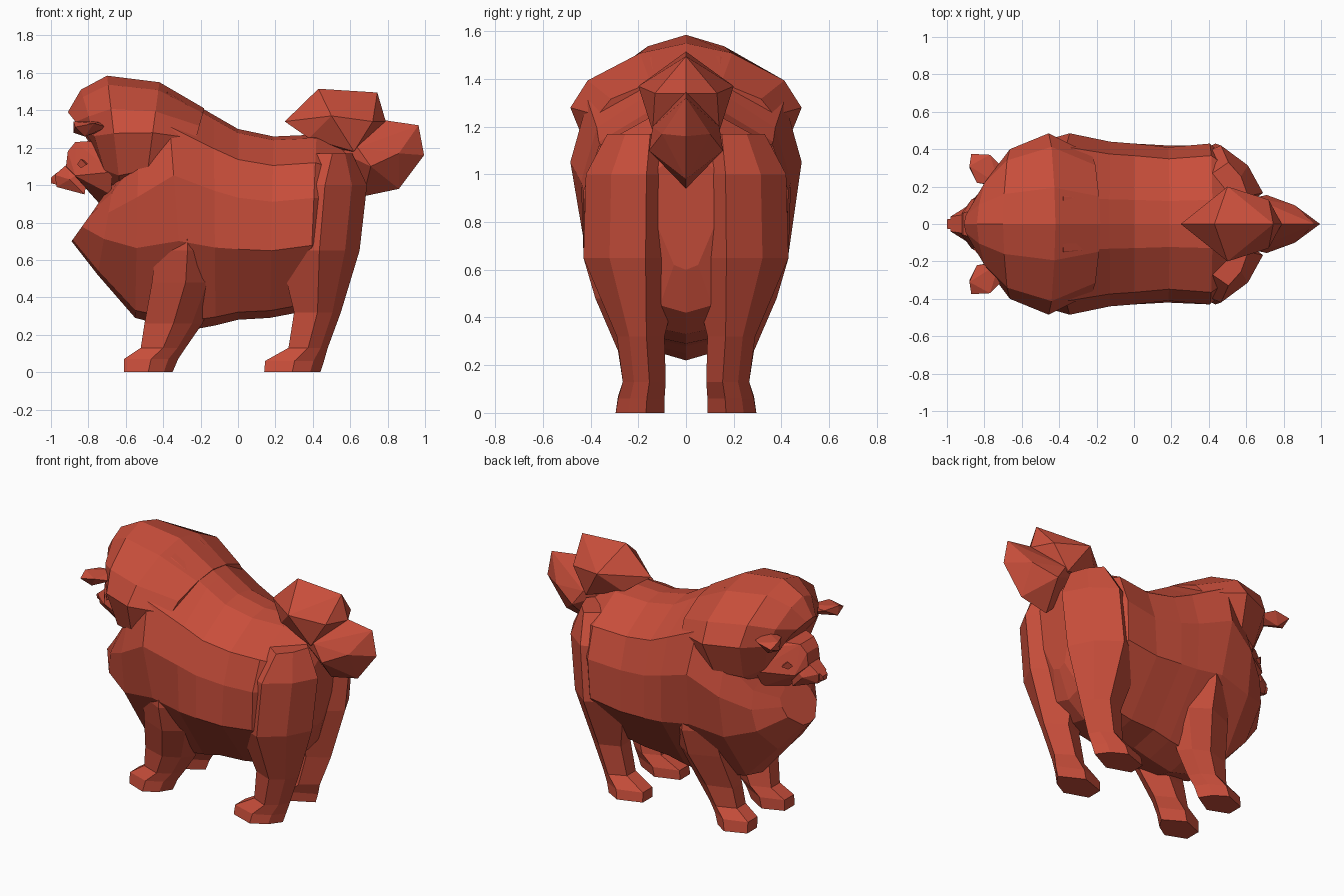
import bpy, bmesh

cube = bpy.data.objects.get("Cube")
if cube:
    bpy.data.objects.remove(cube, do_unlink=True)

coat = bpy.data.materials.new("coat_red")
coat.use_nodes = True
coat.diffuse_color = (0.58, 0.076, 0.043, 1)
shader = next(n for n in coat.node_tree.nodes if n.type == 'BSDF_PRINCIPLED')
shader.inputs["Base Color"].default_value = coat.diffuse_color
shader.inputs["Roughness"].default_value = 0.8


def finish(name, bm):
    """Turn a bmesh into a flat-shaded object."""
    bmesh.ops.recalc_face_normals(bm, faces=bm.faces[:])
    mesh = bpy.data.meshes.new(name)
    bm.to_mesh(mesh)
    bm.free()
    mesh.materials.append(coat)
    obj = bpy.data.objects.new(name, mesh)
    bpy.context.collection.objects.link(obj)
    return obj


def loft(name, rings):
    """Skin a list of closed point rings and cap both ends."""
    bm = bmesh.new()
    loops = [[bm.verts.new(p) for p in ring] for ring in rings]
    count = len(loops[0])
    for a, b in zip(loops, loops[1:]):
        for i in range(count):
            j = (i + 1) % count
            bm.faces.new((a[i], a[j], b[j], b[i]))
    bm.faces.new(loops[0][::-1])
    bm.faces.new(loops[-1])
    return finish(name, bm)


def trunk(name, sections, profile):
    """Symmetric loft; sections are (top x, top z, bottom x, bottom z, upper width, lower width)."""
    rings = []
    for xt, zt, xb, zb, upper, lower in sections:
        half = [(xt + (xb - xt) * t, f * (upper if t < .5 else lower), zt + (zb - zt) * t)
                for t, f in profile]
        mirror = [(x, -y, z) for x, y, z in half[-2:0:-1]]
        rings.append(half + mirror)
    return loft(name, rings)


def hull(name, points, sides):
    """Convex lump through points placed on the given sides."""
    bm = bmesh.new()
    for x, y, z in points:
        for s in (sides if y else (1,)):
            bm.verts.new((x, y * s, z))
    result = bmesh.ops.convex_hull(bm, input=bm.verts[:])
    loose = [g for g in set(result["geom_interior"] + result["geom_unused"])
             if isinstance(g, bmesh.types.BMVert)]
    bmesh.ops.delete(bm, geom=loose, context='VERTS')
    return finish(name, bm)


def leg(name, sections, side):
    """Upright six-sided limb; each section is (z, front x, back x, inner y, outer y)."""
    shape = [(0, .25), (0, .75), (.5, 1), (.82, .74), (1, .38), (.5, 0)]
    rings = [[(x0 + (x1 - x0) * u, side * (y0 + (y1 - y0) * v), z) for u, v in shape]
             for z, x0, x1, y0, y1 in sections]
    return loft(name, rings)


BOTH = (1, -1)

# Torso: chest at the front, rump at the back
trunk("body", [
    (-.74, .91, -.89, .70, .15, .15),
    (-.66, 1.04, -.75, .52, .32, .30),
    (-.53, 1.30, -.55, .29, .43, .39),
    (-.38, 1.52, -.28, .22, .485, .425),
    (-.13, 1.375, -.12, .25, .44, .43),
    (0, 1.30, 0, .28, .43, .43),
    (.19, 1.26, .17, .29, .41, .42),
    (.42, 1.27, .38, .33, .43, .42),
    (.58, 1.20, .50, .42, .30, .26),
    (.63, 1.10, .57, .60, .14, .12),
], [(0, 0), (.02, .3), (.16, .85), (.36, 1), (.63, 1), (.96, .42), (1, 0)])

# Mane around the head, tapering into the back
trunk("mane", [
    (-.91, 1.39, -.75, 1.19, .12, .12),
    (-.84, 1.51, -.68, .96, .26, .24),
    (-.70, 1.585, -.62, .90, .40, .36),
    (-.42, 1.55, -.50, .95, .485, .45),
    (-.18, 1.41, -.28, 1.05, .37, .40),
], [(0, 0), (.07, .40), (.26, .85), (.45, 1), (.78, .9), (.97, .3), (1, 0)])

# Face, snout and nose
hull("face", [(-.91, .06, 1.18), (-.87, .07, 1.23), (-.8, .1, 1.235), (-.66, .2, 1.2),
              (-.67, .25, 1.07), (-.92, .06, 1.1), (-.87, .13, 1.05), (-.74, 0, .9),
              (-.68, .18, .95)], BOTH)
hull("snout", [(-.91, .05, 1.115), (-.9, .09, 1.03), (-.98, .04, 1.055),
               (-.97, .03, .99), (-.82, .08, .95), (-.8, .08, 1.1)], BOTH)
hull("nose", [(-.97, .03, 1.065), (-1, .025, 1.04), (-1, .015, 1.01), (-.96, .02, 1.0)], BOTH)

# Two fluffy lumps form the curled tail
hull("tail_curl", [(.25, 0, 1.34), (.43, 0, 1.515), (.745, 0, 1.495), (.79, 0, 1.34),
                   (.5, .2, 1.37), (.72, .13, 1.34), (.38, .1, 1.25),
                   (.62, .14, 1.18), (.5, 0, 1.18)], BOTH)
hull("tail_base", [(.76, 0, 1.35), (.965, 0, 1.32), (.995, 0, 1.16), (.86, 0, .98),
                   (.67, 0, .94), (.71, .155, 1.1), (.86, .1, 1.17),
                   (.64, .14, 1.2), (.54, .1, 1.18), (.56, 0, 1.05)], BOTH)

# Paired parts
for word, s in (("left", -1), ("right", 1)):
    leg(f"{word}_front_leg", [
        (0, -.61, -.35, .09, .295), (.07, -.61, -.32, .09, .285),
        (.13, -.52, -.28, .085, .265), (.26, -.5, -.19, .09, .285),
        (.48, -.46, -.1, .08, .38), (.65, -.44, -.1, .1, .43),
        (.85, -.4, -.15, .1, .42)], s)
    leg(f"{word}_hind_leg", [
        (0, .14, .44, .09, .295), (.06, .145, .46, .09, .285),
        (.13, .27, .48, .085, .265), (.32, .3, .55, .09, .29),
        (.65, .22, .65, .01, .43), (1.0, .24, .69, .01, .42),
        (1.17, .4, .61, .04, .33)], s)
    hull(f"{word}_ear", [(-.87, .375, 1.31), (-.77, .37, 1.33), (-.7, .3, 1.31),
                         (-.72, .2, 1.29), (-.72, .21, 1.34), (-.84, .22, 1.33),
                         (-.88, .31, 1.34), (-.88, .3, 1.28), (-.82, .33, 1.26)], (s,))
    hull(f"{word}_eye", [(-.86, .13, 1.11), (-.84, .155, 1.14), (-.81, .18, 1.11),
                         (-.84, .15, 1.09), (-.8, .11, 1.12)], (s,))
